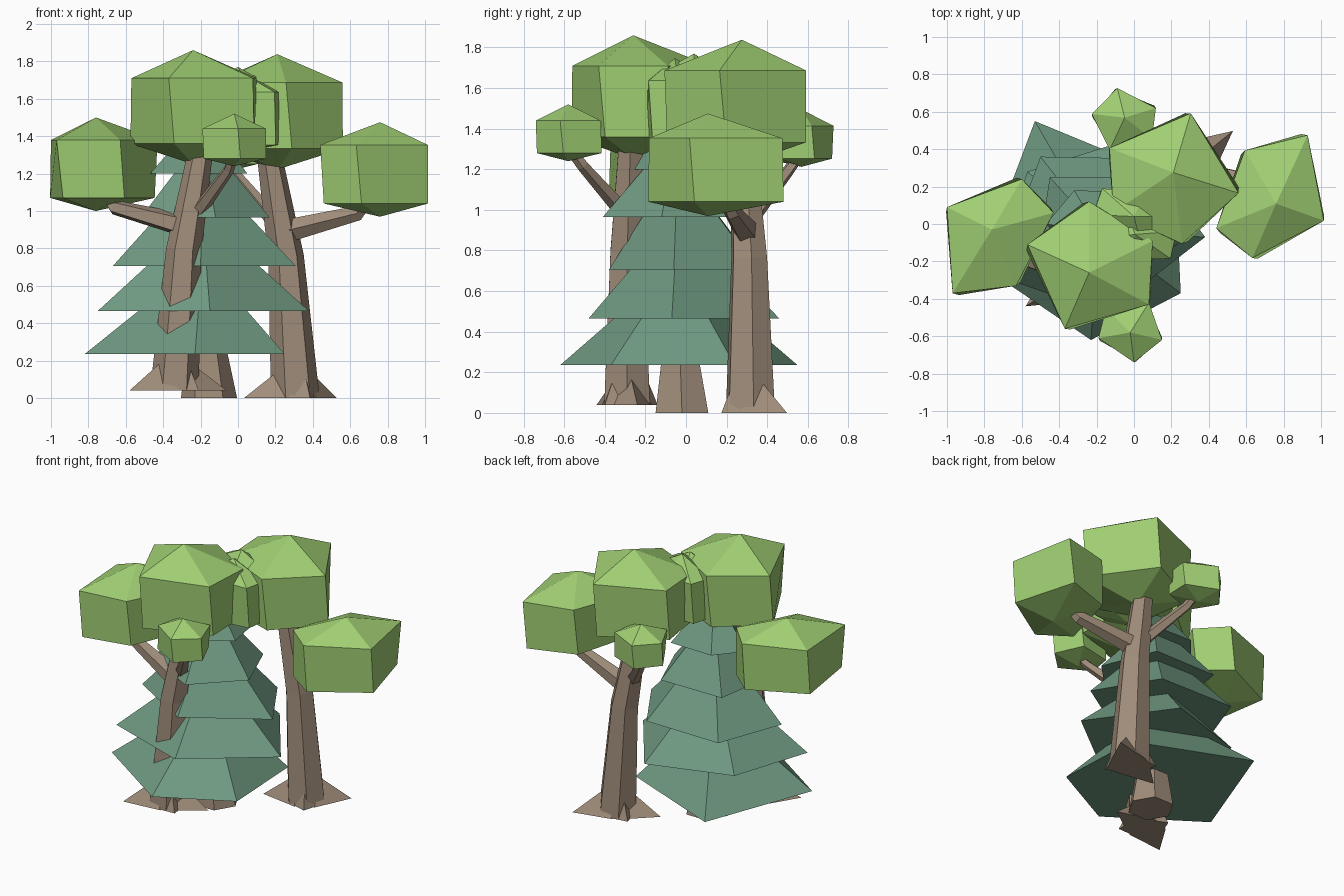
import bpy, bmesh, math
from mathutils import Vector, Matrix

cube = bpy.data.objects.get("Cube")
if cube:
    bpy.data.objects.remove(cube, do_unlink=True)


def material(name, rgb):
    m = bpy.data.materials.new(name)
    m.use_nodes = True
    m.diffuse_color = (*rgb, 1)
    m.node_tree.nodes["Principled BSDF"].inputs["Base Color"].default_value = (*rgb, 1)
    return m


LEAF = material("leaf green", (0.35, 0.62, 0.17))
PINE = material("pine green", (0.16, 0.32, 0.22))
BARK = material("bark brown", (0.35, 0.265, 0.195))


def finish(name, bm, mat, placement=None):
    bmesh.ops.recalc_face_normals(bm, faces=bm.faces)
    mesh = bpy.data.meshes.new(name)
    bm.to_mesh(mesh)
    bm.free()
    if placement:
        mesh.transform(placement)
    mesh.materials.append(mat)
    obj = bpy.data.objects.new(name, mesh)
    bpy.context.collection.objects.link(obj)


def skin(bm, rings):
    """Join rings of vertices; a ring of one vertex closes to a point."""
    rows = [[bm.verts.new(p) for p in ring] for ring in rings]
    n = max(len(r) for r in rows)
    for a, b in zip(rows, rows[1:]):
        for i in range(n):
            j = (i + 1) % n
            if len(a) == 1:
                bm.faces.new((a[0], b[i], b[j]))
            elif len(b) == 1:
                bm.faces.new((a[i], a[j], b[0]))
            else:
                bm.faces.new((a[i], a[j], b[j], b[i]))
    for r in (rows[0], rows[-1]):
        if len(r) > 2:
            bm.faces.new(r)


def limb(bm, path, sides=6):
    """Tapered limb through (x, y, z, radius) points."""
    pts = [Vector(p[:3]) for p in path]
    rings = []
    for i, p in enumerate(path):
        way = pts[min(i + 1, len(pts) - 1)] - pts[max(i - 1, 0)]
        if i == 0 and p[2] == 0:
            way = Vector((0, 0, 1))
        q = Vector((0, 0, 1)).rotation_difference(way)
        ring = []
        for k in range(sides):
            a = math.tau * k / sides
            ring.append(pts[i] + q @ Vector((math.cos(a), math.sin(a), 0)) * p[3])
        rings.append(ring)
    skin(bm, rings)


def clump(name, centre, corners, heights, place):
    """Faceted leaf clump: peak, upper ring, lower ring, underside point."""
    top, up, low, bottom = heights
    c = Vector((*centre, 0))
    turn = Matrix.Rotation(math.radians(5), 3, 'Z')
    upper = [Vector((*p, up)) for p in corners]
    lower = [c + turn @ (Vector((*p, 0)) - c) * 0.98 + Vector((0, 0, low)) for p in corners]
    bm = bmesh.new()
    skin(bm, [[c + Vector((0, 0, top))], upper, lower, [c + Vector((0, 0, bottom))]])
    finish(name, bm, LEAF, place)


# leaf clumps: centre, corner outline, heights (peak, upper, lower, underside)
CLUMPS = {
    "crown": ((0, 0), [(-.33, .15), (0, .38), (.34, .17), (.32, -.17), (-.13, -.3)],
              (1.82, 1.67, 1.32, 1.21)),
    "side_clump": ((-.52, .23), [(-.76, .35), (-.36, .5), (-.19, .32), (-.39, -.07), (-.73, -.11)],
                   (1.46, 1.34, 1.03, .96)),
    "small_clump": ((.22, -.32), [(.05, -.35), (.24, -.48), (.39, -.36), (.32, -.16), (.09, -.19)],
                    (1.48, 1.4, 1.24, 1.2)),
    "inner_clump": ((.24, .3), [(.02, .31), (.07, .45), (.3, .43), (.44, .3), (.29, .1)],
                    (1.73, 1.62, 1.34, 1.3)),
}
ROOT_TIPS = [(-.34, -.18), (.18, .02), (-.16, .12), (.03, -.14)]
FOOT = Vector((-.1, -.03, 0))


def leafy_tree(prefix, place):
    for part, (centre, corners, heights) in CLUMPS.items():
        clump(prefix + "_" + part, centre, corners, heights, place)

    # leaning trunk
    bm = bmesh.new()
    limb(bm, [(*FOOT, .13), (-.05, -.03, .75, .095), (.06, -.01, 1.4, .06)])
    finish(prefix + "_trunk", bm, BARK, place)

    # branches
    bm = bmesh.new()
    limb(bm, [(-.04, -.02, .88, .065), (-.42, .1, .98, .042), (-.5, .17, 1.1, .03)], 5)
    limb(bm, [(.0, -.02, .92, .045), (.19, -.25, 1.18, .03), (.22, -.32, 1.27, .025)], 5)
    finish(prefix + "_branches", bm, BARK, place)

    # pointed roots
    bm = bmesh.new()
    for tip in ROOT_TIPS:
        out = (Vector((*tip, 0)) - FOOT).normalized()
        side = Vector((-out.y, out.x, 0)) * .12
        base = FOOT + out * .04
        skin(bm, [[Vector((*tip, 0))],
                  [base + side, base - side, FOOT + out * .1 + Vector((0, 0, .14))]])
    finish(prefix + "_roots", bm, BARK, place)


# the same tree twice, turned about and set on the other side
leafy_tree("left_tree", Matrix.Translation((.21, .275, 0))
           @ Matrix.Rotation(math.radians(187), 4, 'Z') @ Matrix.Scale(1.01, 4))
leafy_tree("right_tree", Matrix.Translation((-.24, -.26, .04)))

# conifer: ragged five-sided skirts, each with base height and peak height
SKIRTS = [
    (.235, .74, [(-.82, -.22), (-.23, -.62), (.25, -.37), (.22, .24), (-.53, .55)]),
    (.465, .98, [(-.75, -.27), (-.15, -.48), (.38, -.07), (0, .46), (-.57, .28)]),
    (.705, 1.24, [(-.67, -.1), (-.2, -.38), (.31, -.06), (.06, .35), (-.5, .36)]),
    (.965, 1.4, [(-.52, -.2), (-.12, -.41), (.17, -.12), (.02, .25), (-.45, .25)]),
    (1.2, 1.52, [(-.47, 0), (-.2, -.28), (.05, -.1), (0, .17), (-.32, .18)]),
]
for n, (low, high, corners) in enumerate(SKIRTS, 1):
    bm = bmesh.new()
    skin(bm, [[Vector((*p, low)) for p in corners], [Vector((-.19, -.04, high))]])
    finish(f"conifer_skirt_{n}", bm, PINE)

bm = bmesh.new()
limb(bm, [(-.155, -.02, 0, .15), (-.17, -.03, .3, .1)])
finish("conifer_trunk", bm, BARK)
